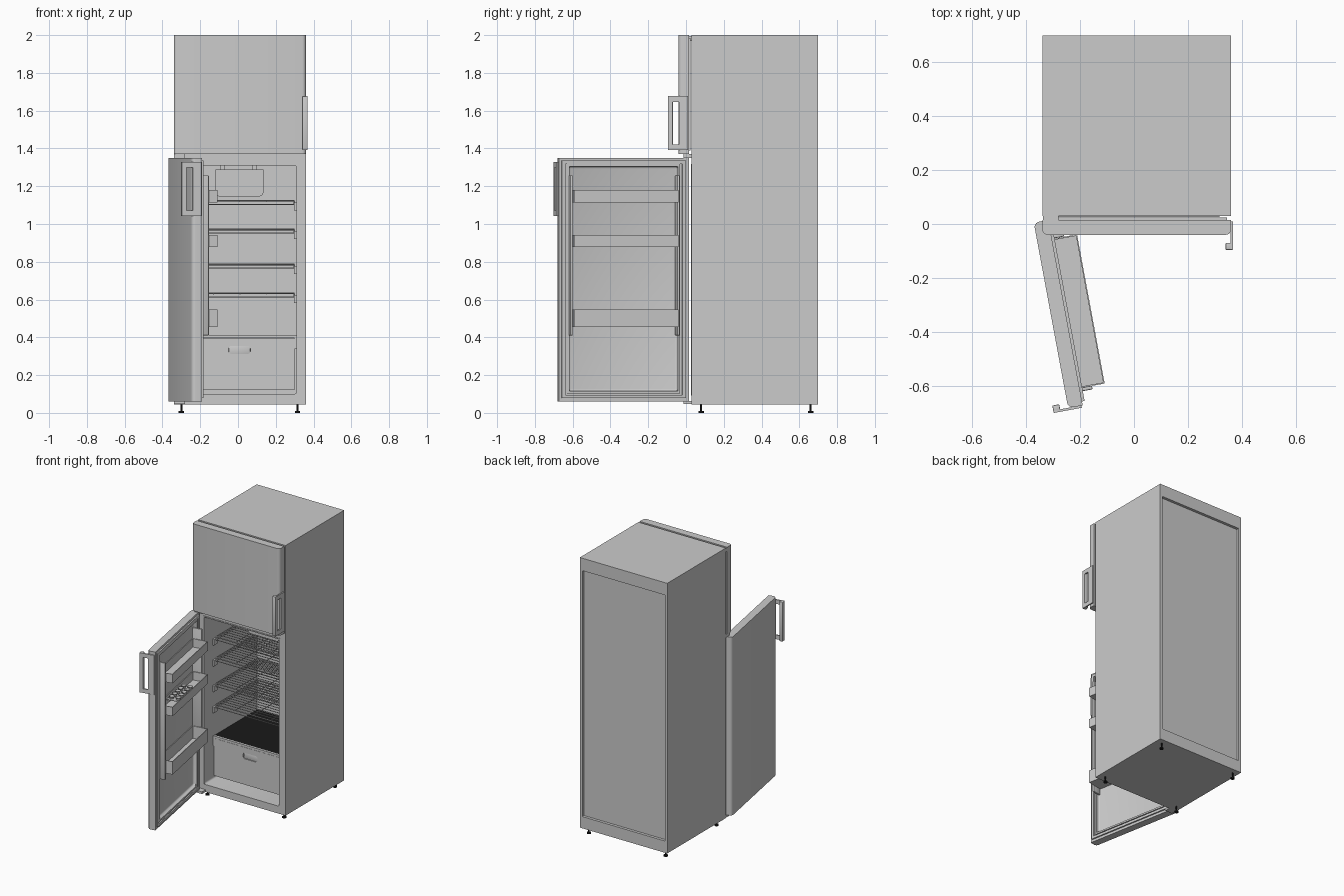
import bpy, bmesh, math
from mathutils import Matrix, Vector

if "Cube" in bpy.data.objects:
    bpy.data.objects.remove(bpy.data.objects["Cube"])

I = Matrix.Identity(4)


def finish(name, bm, m=I, mat=None):
    bmesh.ops.recalc_face_normals(bm, faces=bm.faces)
    bm.transform(m)
    me = bpy.data.meshes.new(name)
    bm.to_mesh(me)
    bm.free()
    ob = bpy.data.objects.new(name, me)
    bpy.context.collection.objects.link(ob)
    if mat:
        me.materials.append(mat)
    return ob


def box(name, x, y, z, m=I, mat=None, r=0, pick=None, seg=3):
    """Box from (min, max) ranges; edges chosen by pick(a, b) get radius r."""
    bm = bmesh.new()
    bmesh.ops.create_cube(bm, size=1)
    for v in bm.verts:
        v.co = Vector([a[0] if c < 0 else a[1] for a, c in zip((x, y, z), v.co)])
    if r:
        es = [e for e in bm.edges if not pick or pick(e.verts[0].co, e.verts[1].co)]
        bmesh.ops.bevel(bm, geom=es, offset=r, segments=seg, affect='EDGES', profile=0.5)
    ob = finish(name, bm, m, mat)
    if r:
        smooth(ob)
    return ob


def smooth(ob):
    bpy.ops.object.select_all(action='DESELECT')
    ob.select_set(True)
    bpy.context.view_layer.objects.active = ob
    bpy.ops.object.shade_smooth_by_angle(angle=math.radians(35))


def frame(name, axis, a, b, inset, d, m=I):
    """Rectangular frame in the plane normal to axis; inset = a-low, a-high, b-low, b-high."""
    ia, ib = (a[0] + inset[0], a[1] - inset[1]), (b[0] + inset[2], b[1] - inset[3])
    bm = bmesh.new()
    rings = []
    for depth in d:
        for ra, rb in ((a, b), (ia, ib)):
            ring = []
            for i, j in ((0, 0), (1, 0), (1, 1), (0, 1)):
                co = [ra[i], rb[j]]
                co.insert(axis, depth)
                ring.append(bm.verts.new(co))
            rings.append(ring)
    for p, q in ((0, 1), (1, 3), (3, 2), (2, 0)):
        for k in range(4):
            n = (k + 1) % 4
            bm.faces.new((rings[p][k], rings[p][n], rings[q][n], rings[q][k]))
    return finish(name, bm, m)


def cut(ob, cutter):
    mod = ob.modifiers.new("cut", 'BOOLEAN')
    mod.operation, mod.object, mod.solver = 'DIFFERENCE', cutter, 'EXACT'
    bpy.context.view_layer.objects.active = ob
    bpy.ops.object.modifier_apply(modifier=mod.name)
    bpy.data.objects.remove(cutter)


def wires(name, paths, r):
    cu = bpy.data.curves.new(name, 'CURVE')
    cu.dimensions, cu.bevel_depth, cu.bevel_resolution, cu.use_fill_caps = '3D', r, 1, True
    for p in paths:
        s = cu.splines.new('POLY')
        s.points.add(len(p) - 1)
        for pt, co in zip(s.points, p):
            pt.co = (*co, 1)
    bpy.context.collection.objects.link(bpy.data.objects.new(name, cu))


def along(axis):
    others = [i for i in range(3) if i != axis]
    return lambda a, b: all(abs(a[i] - b[i]) < 1e-5 for i in others)


dark = bpy.data.materials.new("black")
dark.diffuse_color = (0.01, 0.01, 0.01, 1)
dark.use_nodes = True
dark.node_tree.nodes["Principled BSDF"].inputs["Base Color"].default_value = dark.diffuse_color

# Cabinet with two compartments and a recessed back
cabinet = box("cabinet", (-.34, .36), (.03, .70), (.045, 2.0))
cut(cabinet, box("cutter", (-.29, .31), (-.1, .63), (.10, 1.31), r=.012, pick=along(1)))
cut(cabinet, box("cutter", (-.29, .31), (-.1, .60), (1.42, 1.95), r=.012, pick=along(1)))
cut(cabinet, box("cutter", (-.32, .34), (.68, .8), (.13, 1.91)))
smooth(cabinet)
frame("compartment_lip", 1, (-.297, .317), (.093, 1.317), (.008,) * 4, (.026, .04))

# Adjustable feet
for fx in (-.30, .315):
    for fy in (.08, .66):
        for part, r, z0, z1 in (("disc", .014, 0, .009), ("stem", .005, .008, .05)):
            bm = bmesh.new()
            bmesh.ops.create_cone(bm, cap_ends=True, segments=16, radius1=r, radius2=r, depth=z1 - z0)
            smooth(finish("foot_" + part, bm, Matrix.Translation((fx, fy, (z0 + z1) / 2)), dark))

# Hinges
for part, z in (("top", (1.97, 1.995)), ("middle", (1.35, 1.37)), ("bottom", (.046, .062))):
    box("hinge_" + part, (-.338, -.28), (-.012, .035), z)


# Doors, built in local space: x along the width, y inward from the outer face
def door(name, m, z, handle):
    w, t = .70, .055
    slab = box(name + "_door", (0, w), (0, t), z, r=.02, seg=5,
               pick=lambda a, b: along(2)(a, b) and a.y < 1e-4)
    cut(slab, box("cutter", (.06, .645), (.036, .1), (z[0] + .055, z[1] - .045),
                  r=.012, pick=lambda a, b: True))
    slab.data.transform(m)
    smooth(slab)
    frame(name + "_door_gasket", 1, (.018, .685), (z[0] + .018, z[1] - .015), (.018,) * 4,
          (t - .002, t + .010), m)
    frame(name + "_door_rim", 1, (.048, .657), (z[0] + .043, z[1] - .033), (.012,) * 4,
          (t - .002, t + .008), m)
    # Bracket handle: side plate with a slot, and a grip bar in front
    frame(name + "_handle_plate", 0, (-.055, .05), handle, (.024, .046, .03, .03), (w - .001, w + .008), m)
    box(name + "_handle_grip", (w - .02, w + .007), (-.056, -.030), handle, m, r=.003, seg=2)


upper = Matrix.Translation((-.34, -.04, 0))
lower = Matrix.Translation((-.372, .005, 0)) @ Matrix.Rotation(math.radians(-79.5), 4, 'Z')
door("upper", upper, (1.37, 2.0), (1.392, 1.677))
door("lower", lower, (.06, 1.35), (1.042, 1.328))

# Lower door rails and bins
for u in (.057, .634):
    box("bin_rail", (u, u + .014), (.034, .102), (.41, 1.257), lower, r=.004, seg=2)
for z in ((1.115, 1.18), (.877, .942), (.455, .548)):
    b = box("door_bin", (.072, .635), (.036, .150), z)
    cut(b, box("cutter", (.077, .630), (.041, .145), (z[0] + .005, z[1] + .1)))
    b.data.transform(lower)

# Egg tray in the middle bin
box("egg_tray", (.26, .50), (.045, .142), (.918, .922), lower)
for i in range(5):
    for v in (.070, .117):
        bm = bmesh.new()
        bmesh.ops.create_cone(bm, segments=16, radius1=.012, radius2=.019, depth=.024)
        smooth(finish("egg_cup", bm, lower @ Matrix.Translation((.287 + i * .0465, v, .928))))

# Wire shelves on wall ledges
y0, y1 = .15, .615
for z in (1.122, .970, .785, .632):
    frame_path = [(-.278, y0, z), (.298, y0, z), (.298, y1, z), (-.278, y1, z), (-.278, y0, z)]
    lip = [(-.278, y0, z), (-.278, y0 - .006, z - .018), (.298, y0 - .006, z - .018), (.298, y0, z)]
    wires("shelf_frame", [frame_path, lip], .004)
    rods = [[(-.278, y0 + k * (y1 - y0) / 15, z + .003), (.298, y0 + k * (y1 - y0) / 15, z + .003)]
            for k in range(1, 15)]
    rods += [[(x, y0, z - .003), (x, y1, z - .003)] for x in (-.13, .01, .15)]
    wires("shelf_rods", rods, .0025)
    for x in ((-.291, -.277), (.297, .311)):
        box("shelf_ledge", x, (.12, .62), (z - .022, z - .008))
        box("shelf_stop", x, (.12, .16), (z - .05, z - .022))

# Vegetable drawer with glass cover
drawer = box("drawer", (-.282, .302), (.13, .61), (.125, .395))
cut(drawer, box("cutter", (-.276, .296), (.137, .604), (.132, .5)))
cut(drawer, box("cutter", (-.05, .065), (.1, .16), (.312, .355), r=.014, pick=along(1)))
box("drawer_pull", (-.05, .065), (.136, .155), (.308, .358), r=.004, seg=2)
box("glass_cover", (-.289, .309), (.14, .628), (.403, .410), mat=dark)
box("glass_cover_trim", (-.289, .309), (.128, .142), (.397, .413))
for x in ((-.291, -.278), (.298, .311)):
    box("drawer_guide", x, (.13, .62), (.34, .40))

# Lamp and control housing under the ceiling
box("control_housing", (-.12, .135), (.28, .60), (1.145, 1.288), r=.025,
    pick=lambda a, b: along(1)(a, b) and a.z < 1.2)
for x in (-.08, .085):
    box("housing_mount", (x - .012, x + .012), (.30, .58), (1.285, 1.312))

# Freezer shelf behind the closed upper door
wires("freezer_shelf", [[(-.285, .1 + k * .04, 1.68), (.305, .1 + k * .04, 1.68)] for k in range(13)]
      + [[(x, .1, 1.676), (x, .58, 1.676)] for x in (-.27, .01, .29)], .003)
